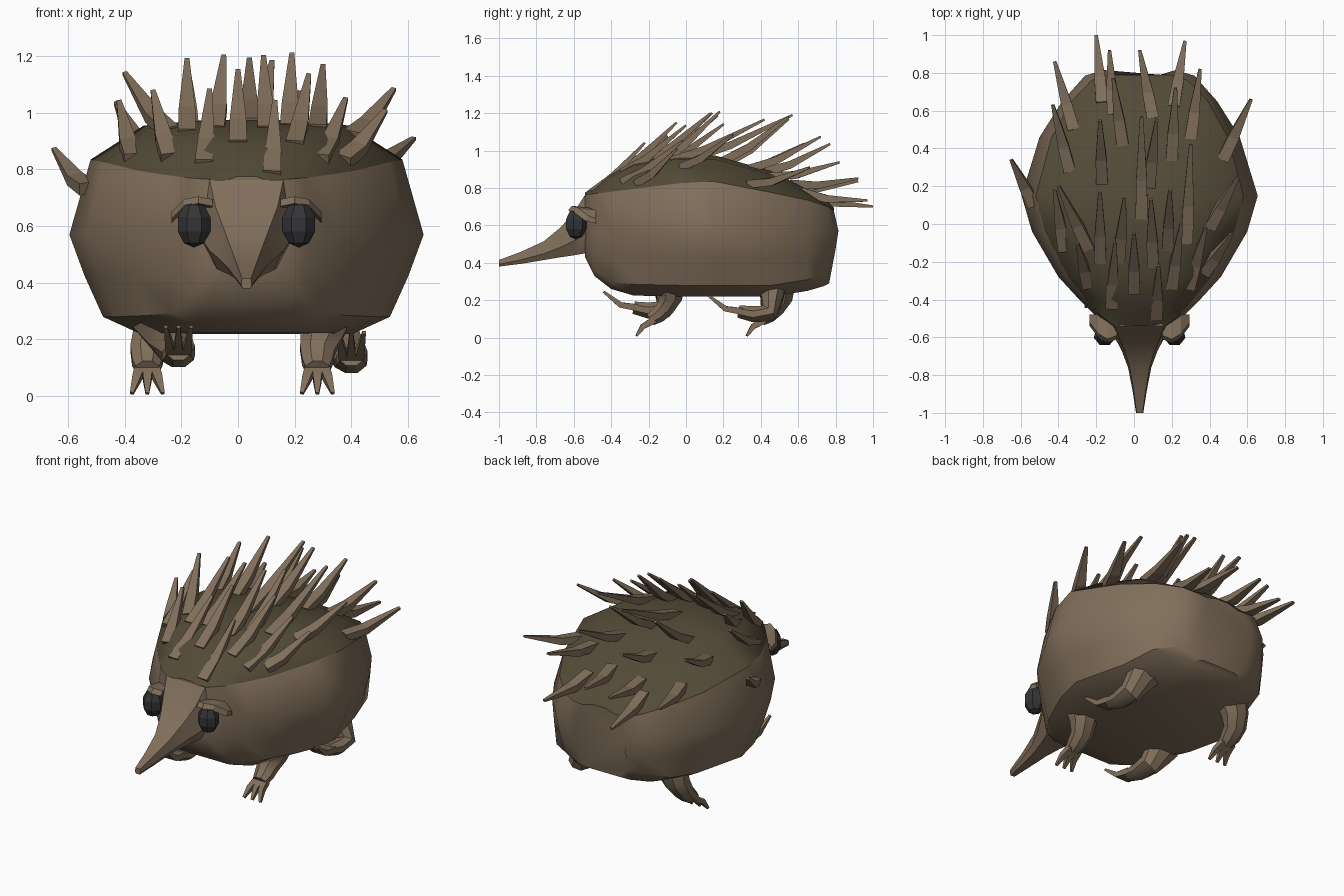
import bpy, bmesh, math
from mathutils import Vector
from mathutils.bvhtree import BVHTree

if "Cube" in bpy.data.objects:
    bpy.data.objects.remove(bpy.data.objects["Cube"])

CX = 0.03  # the animal's own centre line


def material(name, rgb):
    m = bpy.data.materials.new(name)
    m.use_nodes = True
    m.diffuse_color = (*rgb, 1)
    m.node_tree.nodes["Principled BSDF"].inputs["Base Color"].default_value = (*rgb, 1)
    return m


BROWN = material("brown_skin", (0.22, 0.158, 0.104))
OLIVE = material("dark_olive_back", (0.088, 0.07, 0.039))
BLACK = material("eye_black", (0.035, 0.035, 0.038))


def finish(name, bm, mats, angle=None):
    bmesh.ops.recalc_face_normals(bm, faces=bm.faces[:])
    me = bpy.data.meshes.new(name)
    bm.to_mesh(me)
    bm.free()
    for m in mats:
        me.materials.append(m)
    ob = bpy.data.objects.new(name, me)
    bpy.context.collection.objects.link(ob)
    if angle:
        bpy.ops.object.select_all(action="DESELECT")
        ob.select_set(True)
        bpy.context.view_layer.objects.active = ob
        bpy.ops.object.shade_smooth_by_angle(angle=math.radians(angle))
    return ob


def loft(bm, rings, paint=lambda j: 0):
    """Skin closed rings of equal length and cap both ends."""
    rows = [[bm.verts.new(p) for p in r] for r in rings]
    n = len(rows[0])
    for a, b in zip(rows, rows[1:]):
        for j in range(n):
            k = (j + 1) % n
            bm.faces.new((a[j], a[k], b[k], b[j])).material_index = paint(j)
    bm.faces.new(rows[0])
    bm.faces.new(rows[-1][::-1])


def tube(bm, path, radii, sides, flat=1.0):
    """Polygonal tube along a path; flat squashes it across the x direction."""
    pts = [Vector(p) for p in path]
    rings = []
    for i, p in enumerate(pts):
        d = (pts[min(i + 1, len(pts) - 1)] - pts[max(i - 1, 0)]).normalized()
        side = (Vector((1, 0, 0)) - d * d.x).normalized()
        up = d.cross(side)
        ring = []
        for k in range(sides):
            a = 2 * math.pi * (k + 0.5) / sides
            ring.append(p + radii[i] * (side * math.cos(a) + up * (flat * math.sin(a))))
        rings.append(ring)
    loft(bm, rings)


def mirrored_ring(y, half):
    """Full ring from half-profile points given as (x, z, y offset)."""
    right = [(CX + x, y + o, z) for x, z, o in half]
    left = [(CX - x, y + o, z) for x, z, o in reversed(half)]
    return right + left


# Body: y, half width, top, spine edge, bottom
stations = [(-0.54, 0.15, 0.775, 0.765, 0.43), (-0.49, 0.23, 0.81, 0.77, 0.33),
            (-0.40, 0.32, 0.88, 0.78, 0.26), (-0.28, 0.43, 0.94, 0.795, 0.225),
            (-0.04, 0.57, 0.975, 0.825, 0.22), (0.15, 0.625, 0.975, 0.835, 0.22),
            (0.46, 0.53, 0.89, 0.775, 0.22), (0.65, 0.41, 0.79, 0.735, 0.25),
            (0.76, 0.29, 0.725, 0.70, 0.275), (0.79, 0.19, 0.695, 0.68, 0.29)]
rings = []
for y, w, top, edge, low in stations:
    tail = 0.025 if y > 0.7 else 0
    hip = 0.93 if y > 0.6 else 0.81
    hem = low + (0.06 if y > -0.3 else 0.035)
    rings.append(mirrored_ring(y, [
        (0.22 * w, top, 0), (0.58 * w, top - 0.02, 0), (0.88 * w, edge, 0), (w, 0.57, tail),
        ((0.55 + 0.45 * hip) * w, (0.57 + hem) / 2, 0.3 * tail), (hip * w, hem, -tail),
        (0.6 * w, low, -tail)]))
bm = bmesh.new()
loft(bm, rings, lambda j: 1 if j in (0, 1, 11, 12, 13) else 0)
body = finish("body", bm, [BROWN, OLIVE], 36)

# Head and snout: y, top half width, top, bottom half width, bottom
snout = [(-0.45, 0.11, 0.74, 0.13, 0.46), (-0.54, 0.13, 0.763, 0.15, 0.45),
         (-0.60, 0.11, 0.67, 0.125, 0.44), (-0.67, 0.08, 0.59, 0.09, 0.43),
         (-0.76, 0.052, 0.515, 0.058, 0.415), (-0.88, 0.032, 0.46, 0.036, 0.395),
         (-1.0, 0.016, 0.415, 0.018, 0.38)]
bm = bmesh.new()
loft(bm, [mirrored_ring(y, [(tw, t, 0), (max(tw, bw) * 1.06, (t + 2 * b) / 3, 0), (0.7 * bw, b, 0)])
          for y, tw, t, bw, b in snout])
finish("head_and_snout", bm, [BROWN], 35)

# Eyes and brow lids
for name, s in (("left", 1), ("right", -1)):
    bm = bmesh.new()
    bmesh.ops.create_uvsphere(bm, u_segments=7, v_segments=5, radius=1)
    bmesh.ops.scale(bm, vec=(0.062, 0.06, 0.083), verts=bm.verts)
    bmesh.ops.translate(bm, vec=(CX + s * 0.185, -0.59, 0.607), verts=bm.verts)
    finish(name + "_eye", bm, [BLACK])
    bm = bmesh.new()
    lid = [(0.12, -0.61, 0.69), (0.17, -0.63, 0.7), (0.22, -0.60, 0.69), (0.265, -0.54, 0.645)]
    loft(bm, [[(CX + s * x, y, z - 0.02), (CX + s * x, y + 0.02, z + 0.005),
               (CX + s * x, -0.48, z - 0.01), (CX + s * x, -0.48, z - 0.035)] for x, y, z in lid])
    finish(name + "_brow", bm, [BROWN])


def leg(name, x, y, lean, raised, rise=0.0):
    bm = bmesh.new()
    path = [(x + lean, y, 0.29), (x + lean / 2, y, 0.22)]
    if raised:
        path += [(x, y - 0.02, 0.15 + rise), (x, y - 0.10, 0.145 + rise), (x, y - 0.18, 0.16 + rise)]
        spread, bend, tip = 0.045, (-0.07, 0.015), (-0.16, 0.085)
    else:
        path += [(x, y - 0.03, 0.16), (x, y - 0.07, 0.12), (x, y - 0.11, 0.095)]
        spread, bend, tip = 0.055, (-0.04, -0.035), (-0.075, -0.085)
    tube(bm, path, (0.1, 0.082, 0.066, 0.058, 0.045), 8, 0.8)
    # Three splayed claws
    ankle = path[-1]
    for k in (-1, 0, 1):
        toe = [(x + k * 0.025, ankle[1] + 0.02, ankle[2])]
        toe += [(x + k * spread * f, ankle[1] + dy, ankle[2] + dz)
                for f, (dy, dz) in ((0.7, bend), (1, tip))]
        tube(bm, toe, (0.026, 0.021, 0.009), 4)
    finish(name, bm, [BROWN], 35)


leg("front_left_leg", 0.28, -0.08, 0.03, False)
leg("front_right_leg", -0.21, -0.10, -0.08, True)
leg("rear_left_leg", 0.40, 0.46, -0.1, True, -0.02)
leg("rear_right_leg", -0.32, 0.51, 0.05, False)

# Quills: base x, base y, tip x, tip y
quills = [
    (-0.12, -0.44, -0.1, -0.1), (0, -0.36, 0, -0.05), (0.12, -0.5, 0.13, -0.22),
    (0.2, -0.34, 0.25, 0), (0.29, -0.34, 0.38, -0.02), (0.37, -0.26, 0.52, -0.05),
    (-0.24, -0.33, -0.3, -0.1), (-0.37, -0.14, -0.42, 0.18), (-0.24, -0.13, -0.4, 0.2),
    (-0.18, -0.2, -0.18, 0.17), (-0.08, -0.2, -0.05, 0.14), (0.1, -0.22, 0.09, 0.13),
    (0.18, -0.13, 0.19, 0.18), (0.28, -0.1, 0.3, 0.42), (0.4, -0.02, 0.55, 0.25),
    (-0.53, 0.1, -0.65, 0.34), (0.04, 0.03, 0.04, 0.57), (-0.17, 0.22, -0.18, 0.55),
    (0.08, 0.2, 0.12, 0.55), (-0.34, 0.28, -0.43, 0.63), (0.2, 0.34, 0.22, 0.72),
    (-0.06, 0.42, -0.11, 0.77), (0.47, 0.34, 0.62, 0.66), (-0.32, 0.5, -0.42, 0.86),
    (-0.17, 0.64, -0.2, 1), (-0.11, 0.58, -0.13, 0.92), (0.1, 0.56, 0.03, 0.92),
    (0.21, 0.62, 0.27, 0.97), (0.3, 0.45, 0.35, 0.82)]
bpy.context.view_layer.update()
tree = BVHTree.FromObject(body, bpy.context.evaluated_depsgraph_get())
bm = bmesh.new()
for bx, by, tx, ty in quills:
    hit = tree.ray_cast(Vector((bx, by, 2)), Vector((0, 0, -1)))[0]
    root = hit - Vector((0, 0, 0.015))
    outward = max(0, abs(tx) - 0.2)
    tip = Vector((tx, ty, root.z + 0.265 - 0.33 * ty ** 4 - 0.27 * outward))
    belly = root.lerp(tip, 0.38) - Vector((0, 0, 0.02))
    tube(bm, [root, belly, tip], (0.045, 0.041, 0.012), 4, 0.7)
finish("quills", bm, [BROWN])
